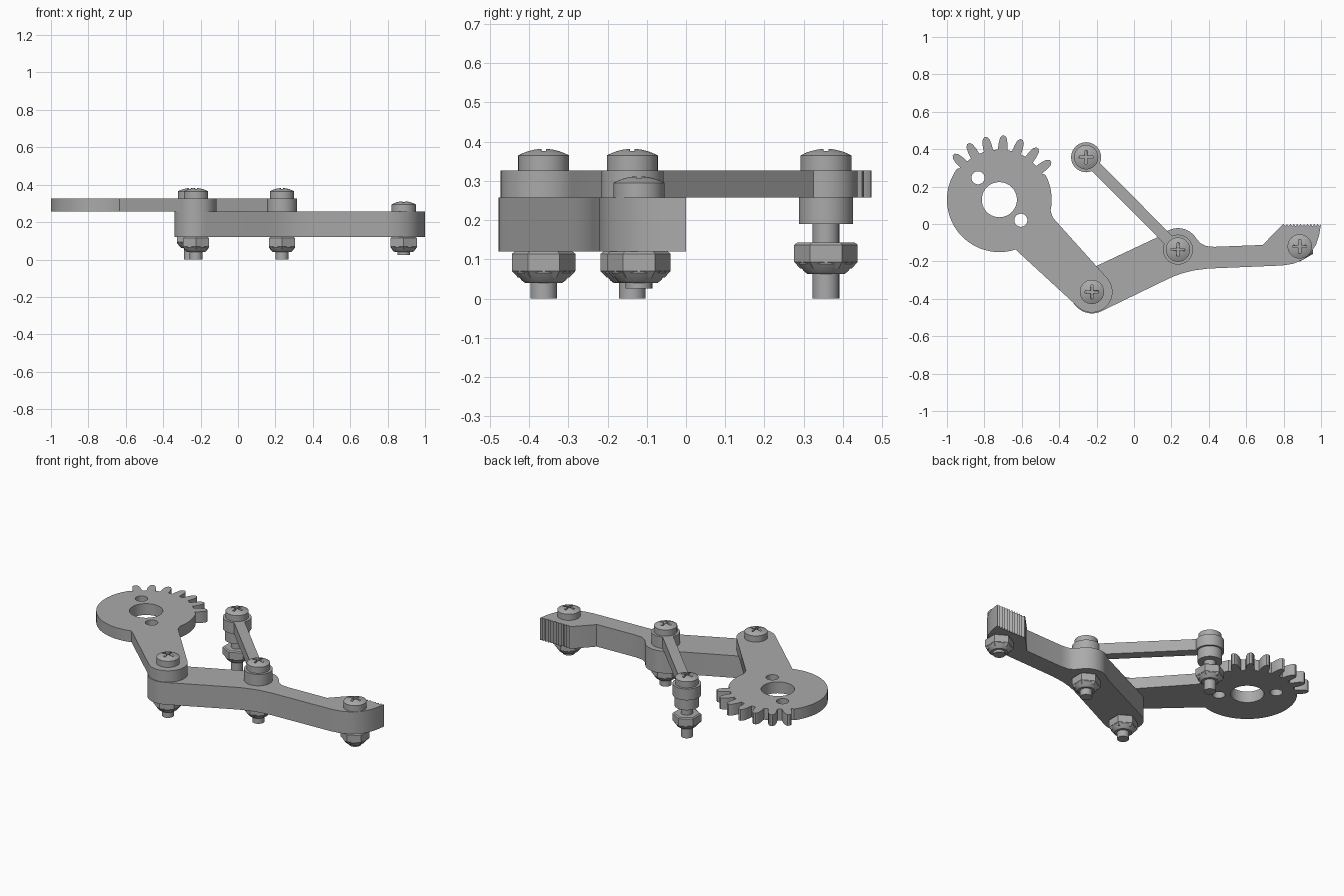
import bpy, bmesh, math
from math import cos, sin, radians

cube = bpy.data.objects.get("Cube")
if cube:
    bpy.data.objects.remove(cube)

metal = bpy.data.materials.new("grey_metal")
metal.use_nodes = True
GREY = (0.4, 0.4, 0.4, 1)
metal.diffuse_color = GREY
metal.node_tree.nodes["Principled BSDF"].inputs["Base Color"].default_value = GREY


def select(ob):
    bpy.ops.object.select_all(action='DESELECT')
    ob.select_set(True)
    bpy.context.view_layer.objects.active = ob


def finish(ob):
    ob.data.materials.clear()
    ob.data.materials.append(metal)
    select(ob)
    bpy.ops.object.shade_smooth_by_angle(angle=radians(32))
    return ob


def polar(c, r, deg):
    return (c[0] + r * cos(radians(deg)), c[1] + r * sin(radians(deg)))


def arc(c, r, a, b, step=6):
    n = max(2, round(abs(b - a) / step))
    return [polar(c, r, a + (b - a) * i / n) for i in range(n + 1)]


def plate(name, outlines, z0, z1):
    """Filled outline with optional holes, extruded from z0 to z1."""
    cu = bpy.data.curves.new(name, 'CURVE')
    cu.dimensions, cu.fill_mode = '2D', 'BOTH'
    cu.extrude = (z1 - z0) / 2
    for pts in outlines:
        sp = cu.splines.new('POLY')
        sp.points.add(len(pts) - 1)
        for p, (x, y) in zip(sp.points, pts):
            p.co = (x, y, 0, 1)
        sp.use_cyclic_u = True
    ob = bpy.data.objects.new(name, cu)
    bpy.context.collection.objects.link(ob)
    select(ob)
    bpy.ops.object.convert(target='MESH')
    ob = bpy.context.view_layer.objects.active
    bm = bmesh.new()
    bm.from_mesh(ob.data)
    bmesh.ops.remove_doubles(bm, verts=bm.verts, dist=1e-5)
    bmesh.ops.translate(bm, verts=bm.verts, vec=(0, 0, (z0 + z1) / 2))
    bmesh.ops.recalc_face_normals(bm, faces=bm.faces)
    bm.to_mesh(ob.data)
    bm.free()
    return finish(ob)


def lathe(name, c, profile, sides=40, phase=0):
    """Closed turned solid from (radius, z) rings, bottom to top."""
    bm = bmesh.new()
    rings = []
    for r, z in profile:
        rings.append([bm.verts.new((*polar(c, r, phase + 360 * i / sides), z))
                      for i in range(sides)])
    for lo, hi in zip(rings, rings[1:]):
        for i in range(sides):
            j = (i + 1) % sides
            bm.faces.new((lo[i], lo[j], hi[j], hi[i]))
    bm.faces.new(rings[0][::-1])
    bm.faces.new(rings[-1])
    me = bpy.data.meshes.new(name)
    bm.to_mesh(me)
    bm.free()
    ob = bpy.data.objects.new(name, me)
    bpy.context.collection.objects.link(ob)
    return finish(ob)


def bolt(name, c, bottom, seat, nut_top):
    """Domed cross-head screw with its shaft and locking nut."""
    lathe(name + "_shaft", c, [(0.034, bottom), (0.034, seat)], 28)
    head = lathe(name + "_head", c, [(0.065, seat), (0.065, seat + 0.038)] + [
        (0.065 * k, seat + 0.038 + 0.017 * (1 - k * k)) for k in (0.8, 0.6, 0.4, 0.2, 0.05)])
    w, l = 0.006, 0.036
    plus = [(l, -w), (l, w), (w, w), (w, l), (-w, l), (-w, w),
            (-l, w), (-l, -w), (-w, -w), (-w, -l), (w, -l), (w, -w)]
    cutter = plate("cross_cutter", [[(c[0] + x, c[1] + y) for x, y in plus]],
                   seat + 0.03, seat + 0.08)
    cutter.hide_render = True
    mod = head.modifiers.new("cross", 'BOOLEAN')
    mod.operation, mod.solver, mod.object = 'DIFFERENCE', 'EXACT', cutter
    select(head)
    bpy.ops.object.modifier_apply(modifier=mod.name)
    bpy.data.objects.remove(cutter)
    t = nut_top
    lathe(name + "_nut", c, [(0.066, t - 0.066), (0.081, t - 0.05), (0.081, t - 0.006),
                             (0.073, t)], 6, 30)
    lathe(name + "_nut_collar", c, [(0.048, t - 0.08), (0.056, t - 0.074),
                                    (0.07, t - 0.055), (0.07, t - 0.02)])


# Pivot centres and shared heights
GEAR, ELBOW, KNEE = (-0.72, 0.13), (-0.225, -0.363), (0.235, -0.137)
LINK_END, JAW = (-0.256, 0.357), (0.886, -0.12)
Z_LOW, Z_MID, Z_TOP = 0.12, 0.257, 0.327

# Sector gear with its crank arm
rim = [(-0.435, 0.035)] + arc(GEAR, 0.28, -12, 28)
for k in range(7):
    a = 37 + 16.4 * k
    for da, r in ((-5.4, 0.268), (-4.6, 0.3), (-3.2, 0.33), (-1.2, 0.343),
                  (1.2, 0.343), (3.2, 0.33), (4.6, 0.3), (5.4, 0.268)):
        rim.append(polar(GEAR, r, a + da))
rim += arc(GEAR, 0.28, 144, 288, 4)
rim += arc(ELBOW, 0.11, 225, 401)
holes = [arc(c, r, 0, 351, 9) for c, r in
         ((GEAR, 0.094), ((-0.834, 0.247), 0.035), ((-0.605, 0.02), 0.035))]
plate("gear_crank", [rim] + holes, Z_MID, Z_TOP)

# Gripper finger with a serrated jaw pad
finger = arc(ELBOW, 0.115, 115, 296)
finger += [(0.165, -0.302), (0.21, -0.281), (0.26, -0.263), (0.32, -0.248), (0.40, -0.238),
           (0.79, -0.222), (0.85, -0.213), (0.905, -0.19), (0.945, -0.156), (0.973, -0.11),
           (0.99, -0.06), (1.0, 0.0)]
ridges = 11
for i in range(ridges):
    x = 1 - 0.2 * (i + 0.5) / ridges
    finger += [(x, -0.012), (x - 0.1 / ridges, 0)]
finger += [(0.785, -0.012), (0.70, -0.1), (0.69, -0.112), (0.43, -0.122), (0.385, -0.118),
           (0.355, -0.102)]
finger += arc(KNEE, 0.115, 30, 122)
finger += [(0.155, -0.053), (0.125, -0.071)]
plate("finger", [finger], Z_LOW, Z_MID)

# Follower link with round bosses and a spacer under its free end
aim = math.degrees(math.atan2(LINK_END[1] - KNEE[1], LINK_END[0] - KNEE[0]))
neck = math.degrees(math.asin(0.03 / 0.08))
link = arc(LINK_END, 0.08, aim - 180 + neck, aim + 180 - neck)
link += arc(KNEE, 0.08, aim + neck, aim + 360 - neck)
plate("follower_link", [link], Z_MID, Z_TOP)
lathe("link_spacer", LINK_END, [(0.069, 0.19), (0.069, Z_MID)])

# Fasteners
bolt("elbow_bolt", ELBOW, 0, Z_TOP, Z_LOW)
bolt("knee_bolt", KNEE, 0, Z_TOP, Z_LOW)
bolt("link_bolt", LINK_END, 0, Z_TOP, 0.143)
bolt("jaw_bolt", JAW, 0.025, Z_MID, Z_LOW)
